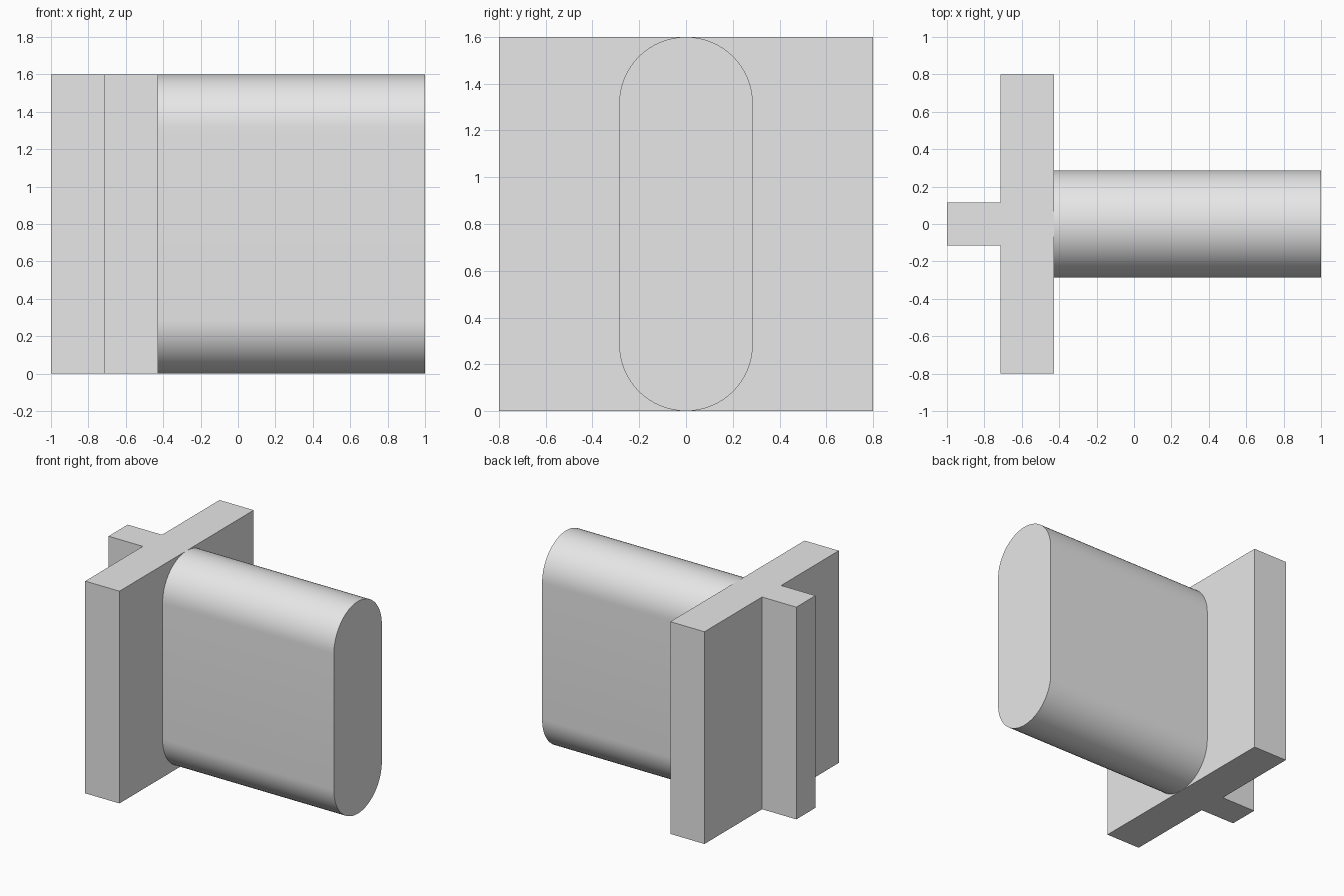
import bpy, bmesh, math
from mathutils import Vector

if "Cube" in bpy.data.objects:
    bpy.data.objects.remove(bpy.data.objects["Cube"])

HEIGHT = 1.6
PLATE_BACK, PLATE_FRONT = -0.714, -0.429
RIB_HALF, PLATE_HALF, RADIUS = 0.114, 0.8, 0.286

grey = bpy.data.materials.new("light_grey")
grey.diffuse_color = (0.8, 0.8, 0.8, 1)
grey.use_nodes = True
grey.node_tree.nodes["Principled BSDF"].inputs["Base Color"].default_value = grey.diffuse_color


def extrude_profile(name, points, offset):
    """Extrude a closed planar profile along an offset vector."""
    bm = bmesh.new()
    face = bm.faces.new([bm.verts.new(p) for p in points])
    result = bmesh.ops.extrude_face_region(bm, geom=[face], use_keep_orig=True)
    moved = [v for v in result["geom"] if isinstance(v, bmesh.types.BMVert)]
    bmesh.ops.translate(bm, verts=moved, vec=Vector(offset))
    bmesh.ops.recalc_face_normals(bm, faces=bm.faces[:])
    mesh = bpy.data.meshes.new(name)
    bm.to_mesh(mesh)
    bm.free()
    mesh.materials.append(grey)
    obj = bpy.data.objects.new(name, mesh)
    bpy.context.collection.objects.link(obj)
    return obj


# Upright plate with the narrow rib on its back, as one T-shaped profile
half = [(-1, RIB_HALF), (PLATE_BACK, RIB_HALF),
        (PLATE_BACK, PLATE_HALF), (PLATE_FRONT, PLATE_HALF)]
outline = half + [(x, -y) for x, y in reversed(half)]
extrude_profile("plate_with_rib", [(x, y, 0) for x, y in outline], (0, 0, HEIGHT))

# Slot-shaped bar with rounded top and bottom
STEPS = 32
slot = []
for start, centre in ((0, HEIGHT - RADIUS), (math.pi, RADIUS)):
    for i in range(STEPS + 1):
        a = start + math.pi * i / STEPS
        slot.append((PLATE_FRONT, RADIUS * math.cos(a), centre + RADIUS * math.sin(a)))
bar = extrude_profile("rounded_bar", slot, (1 - PLATE_FRONT, 0, 0))

# Smooth rounded sides, crisp end caps
bpy.context.view_layer.objects.active = bar
bar.select_set(True)
bpy.ops.object.shade_smooth_by_angle(angle=math.radians(30))
